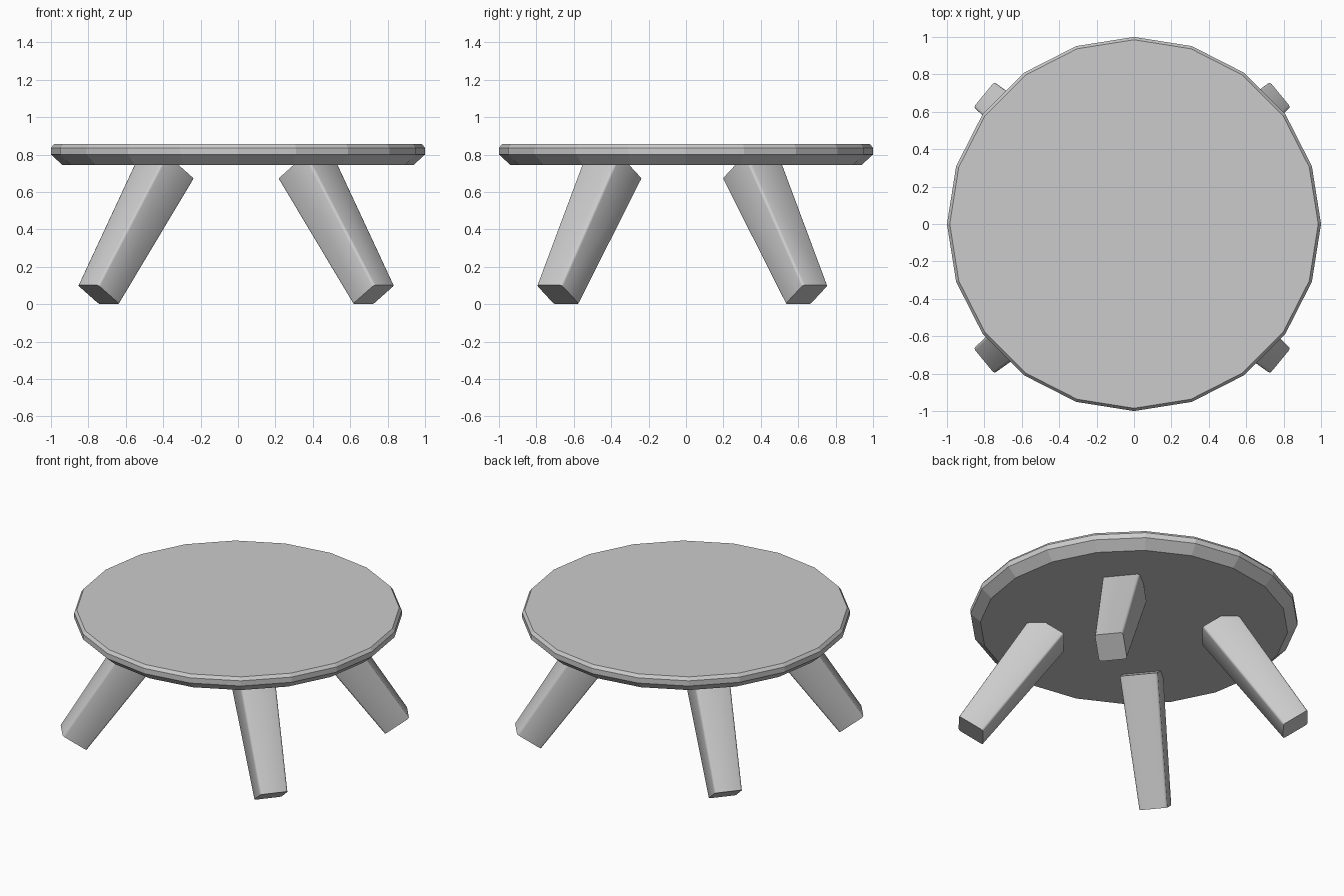
import bpy, bmesh
from math import radians, sin, cos, pi
from mathutils import Vector

if "Cube" in bpy.data.objects:
    bpy.data.objects.remove(bpy.data.objects["Cube"])


def make_object(name, bm):
    bmesh.ops.recalc_face_normals(bm, faces=bm.faces)
    mesh = bpy.data.meshes.new(name)
    bm.to_mesh(mesh)
    bm.free()
    obj = bpy.data.objects.new(name, mesh)
    bpy.context.collection.objects.link(obj)
    return obj


def loft(bm, rings):
    # Skin a stack of vertex rings and cap both ends
    loops = [[bm.verts.new(p) for p in ring] for ring in rings]
    for a, b in zip(loops, loops[1:]):
        for i in range(len(a)):
            j = (i + 1) % len(a)
            bm.faces.new((a[i], a[j], b[j], b[i]))
    bm.faces.new(loops[0])
    bm.faces.new(loops[-1])
    return loops


# Tabletop: 20-sided disc with an undercut and a softened upper rim
SIDES = 20
profile = [(0.94, 0.745), (1.0, 0.80), (1.0, 0.835), (0.985, 0.855)]
bm = bmesh.new()
loft(bm, [[(r * cos(2 * pi * i / SIDES), r * sin(2 * pi * i / SIDES), z)
           for i in range(SIDES)] for r, z in profile])
make_object("tabletop", bm)

# Splayed legs: tapered square bars, ends cut square to the leg axis
TILT, TURN, LENGTH = radians(34.5), radians(39.5), 0.83
FOOT, CENTRE = Vector((0.735, 0.665, 0.051)), Vector((-0.01, -0.02, 0))


def leg(name, sx, sy):
    out = Vector((cos(TURN), sin(TURN), 0))
    side = Vector((-sin(TURN), cos(TURN), 0))
    up = Vector((0, 0, 1))
    axis = up * cos(TILT) - out * sin(TILT)
    depth = out * cos(TILT) + up * sin(TILT)
    rings = []
    for dist, w, d in ((0, 0.087, 0.09), (LENGTH, 0.1175, 0.1175)):
        ring = []
        for a, b in ((-1, -1), (1, -1), (1, 1), (-1, 1)):
            p = FOOT + axis * dist + side * w * a + depth * d * b
            ring.append(Vector((p.x * sx, p.y * sy, p.z)) + CENTRE)
        rings.append(ring)
    bm = bmesh.new()
    low, high = loft(bm, rings)
    # Slightly eased long edges
    edges = [bm.edges.get((a, b)) for a, b in zip(low, high)]
    bmesh.ops.bevel(bm, geom=edges, offset=0.014, segments=2,
                    profile=0.5, affect='EDGES')
    obj = make_object(name, bm)
    bpy.ops.object.select_all(action='DESELECT')
    obj.select_set(True)
    bpy.context.view_layer.objects.active = obj
    bpy.ops.object.shade_smooth_by_angle(angle=radians(50))


for ylabel, sy in (("front", -1), ("back", 1)):
    for xlabel, sx in (("left", -1), ("right", 1)):
        leg(f"{ylabel}_{xlabel}_leg", sx, sy)
